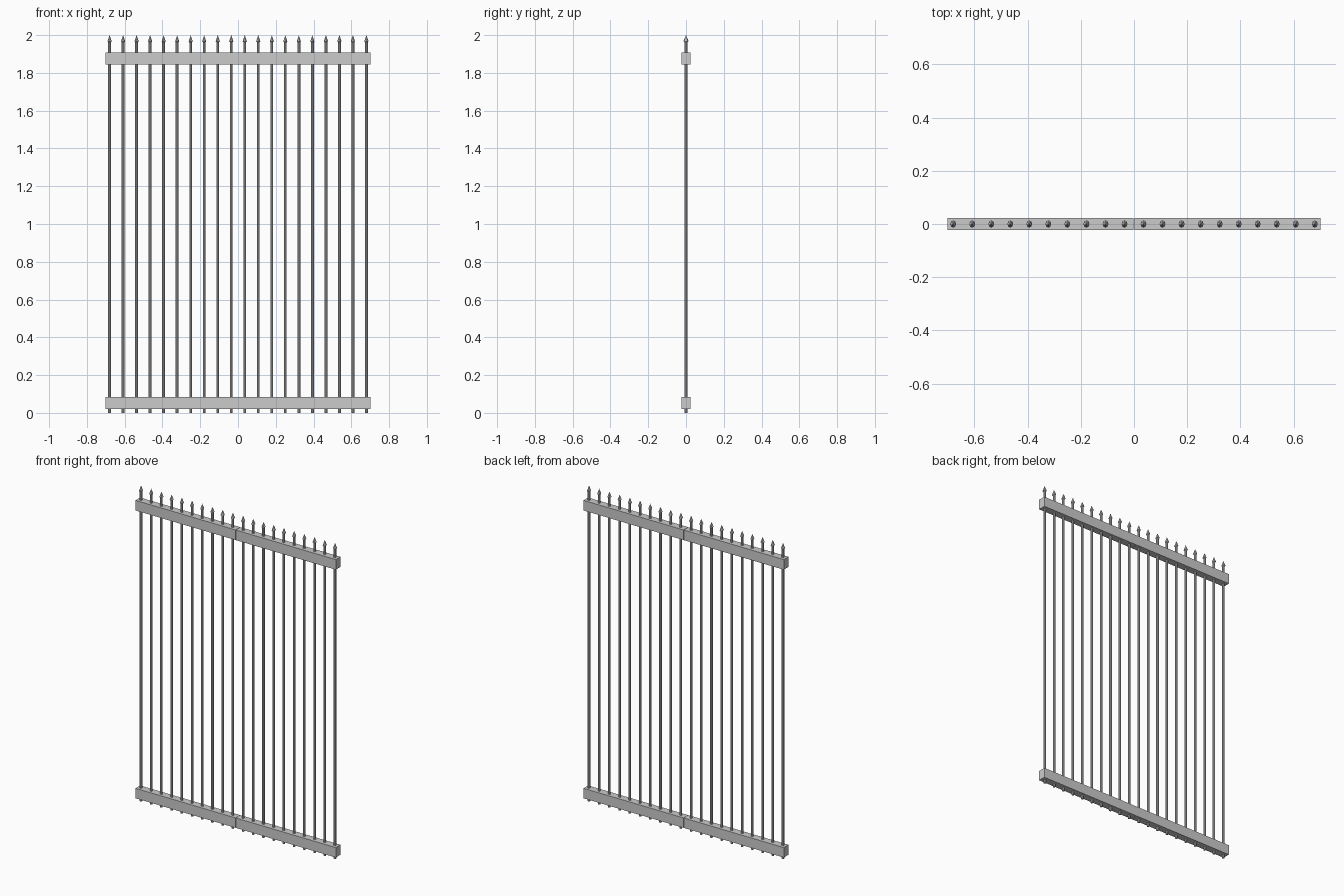
import bpy, bmesh, math

if "Cube" in bpy.data.objects:
    bpy.data.objects.remove(bpy.data.objects["Cube"])

SIDES = 8


def make_object(name, bm):
    bmesh.ops.recalc_face_normals(bm, faces=bm.faces)
    mesh = bpy.data.meshes.new(name)
    bm.to_mesh(mesh)
    bm.free()
    ob = bpy.data.objects.new(name, mesh)
    bpy.context.collection.objects.link(ob)
    return ob


def box(name, x0, x1, y, z0, z1):
    bm = bmesh.new()
    bmesh.ops.create_cube(bm, size=1)
    for v in bm.verts:
        v.co = (x1 if v.co.x > 0 else x0, y if v.co.y > 0 else -y,
                z1 if v.co.z > 0 else z0)
    return make_object(name, bm)


def lathe(name, profile, x):
    # Low-poly turned shape from (x radius, y radius, z) rings, ending in a point
    bm = bmesh.new()
    rings = []
    for rx, ry, z in profile[:-1]:
        rings.append([bm.verts.new((x + rx * math.sin(math.tau * i / SIDES),
                                    ry * math.cos(math.tau * i / SIDES), z))
                      for i in range(SIDES)])
    tip = bm.verts.new((x, 0, profile[-1][2]))
    bm.faces.new(rings[0])
    for i in range(SIDES):
        j = (i + 1) % SIDES
        for a, b in zip(rings, rings[1:]):
            bm.faces.new((a[i], a[j], b[j], b[i]))
        bm.faces.new((rings[-1][i], rings[-1][j], tip))
    return make_object(name, bm)


# Rails, two halves meeting at the centre
for side, x0, x1 in (("left", -0.702, -0.001), ("right", 0.001, 0.702)):
    box(f"bottom_rail_{side}", x0, x1, 0.0235, 0.021, 0.084)
    box(f"top_rail_{side}", x0, x1, 0.0235, 1.845, 1.909)

# Upright bars with slightly flattened spear tips
bar_profile = [(0.0075, 0.0075, 0), (0.0075, 0.0075, 1.962),
               (0.011, 0.014, 1.967), (0, 0, 2.0)]
for i in range(20):
    lathe(f"bar_{i + 1}", bar_profile, -0.68 + i * 1.36 / 19)
